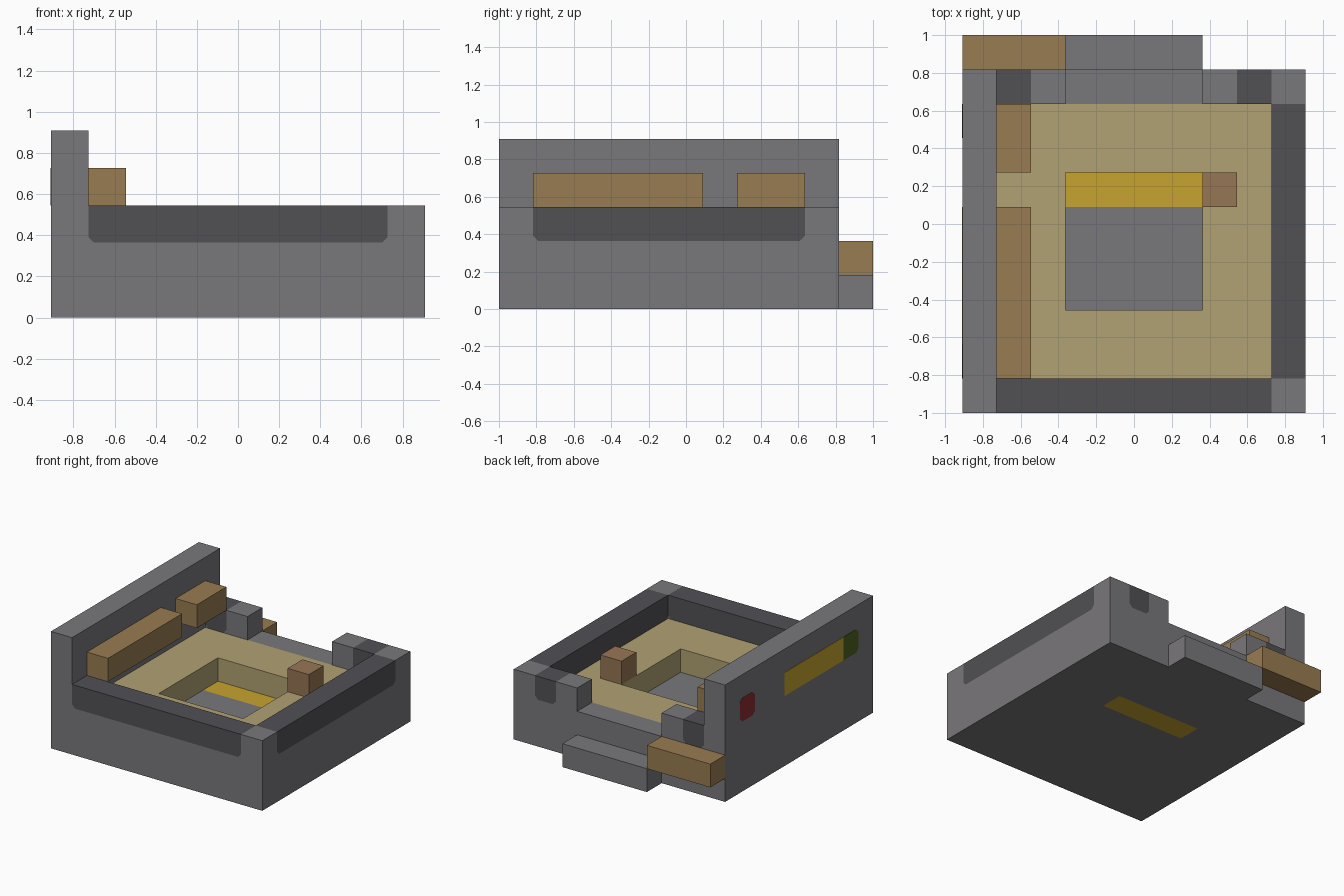
import bpy, bmesh

U = 2 / 11          # size of one block; all positions below are in blocks
C = 0.15            # corner cut of the painted panels

cube = bpy.data.objects.get("Cube")
if cube:
    bpy.data.objects.remove(cube, do_unlink=True)


def material(name, rgb):
    lin = [((c / 255 + 0.055) / 1.055) ** 2.4 for c in rgb]
    m = bpy.data.materials.new(name)
    m.use_nodes = True
    m.diffuse_color = (*lin, 1)
    bsdf = next(n for n in m.node_tree.nodes if n.type == "BSDF_PRINCIPLED")
    bsdf.inputs["Base Color"].default_value = (*lin, 1)
    return m


grey = material("stone grey", (121, 119, 122))
dark = material("dark grey", (81, 80, 84))
tan = material("sand tan", (176, 162, 114))
wood = material("wood brown", (153, 124, 81))
red_wood = material("reddish wood", (150, 118, 84))
yellow = material("yellow", (198, 163, 46))
green = material("green", (80, 97, 33))
red = material("red", (140, 46, 46))


def finish(bm, name, mat):
    bmesh.ops.recalc_face_normals(bm, faces=bm.faces)
    for v in bm.verts:
        v.co = ((v.co.x - 5) * U, (v.co.y - 5.5) * U, v.co.z * U)
    mesh = bpy.data.meshes.new(name)
    bm.to_mesh(mesh)
    bm.free()
    mesh.materials.append(mat)
    bpy.context.collection.objects.link(bpy.data.objects.new(name, mesh))


def prism(name, mat, outline, axis, start, end):
    """Extrude an upright outline along x (axis 0) or y (axis 1)."""
    bm = bmesh.new()
    place = (lambda a, u, v: (a, u, v)) if axis == 0 else (lambda a, u, v: (u, a, v))
    ends = [[bm.verts.new(place(a, u, v)) for u, v in outline] for a in (start, end)]
    for loop in ends:
        bm.faces.new(loop)
    n = len(outline)
    for i in range(n):
        j = (i + 1) % n
        bm.faces.new((ends[0][i], ends[0][j], ends[1][j], ends[1][i]))
    finish(bm, name, mat)


def rect(u0, u1, v0, v1):
    return [(u0, v0), (u1, v0), (u1, v1), (u0, v1)]


def box(name, mat, x, y, z):
    prism(name, mat, rect(*x, *z), 1, *y)


def ring(name, mat, outer, inner, z):
    """Slab with a rectangular opening."""
    bm = bmesh.new()
    o, n = ([[bm.verts.new((x, y, h)) for x, y in rect(*r)] for h in z]
            for r in (outer, inner))
    for i in range(4):
        j = (i + 1) % 4
        for a, b in ((o[0], o[1]), (n[0], n[1]), (o[0], n[0]), (o[1], n[1])):
            bm.faces.new((a[i], a[j], b[j], b[i]))
    finish(bm, name, mat)


def notch(u0, u1):
    """Lower edge of an inlay, cut at both corners, from left to right."""
    return [(u0, 2 + C), (u0 + C, 2), (u1 - C, 2), (u1, 2 + C)]


def inlay(name, u0, u1, axis, start):
    prism(name, dark, notch(u0, u1) + [(u1, 3), (u0, 3)], axis, start, start + 1)


# Floor with the sunken pit
ring("lower_floor", grey, (1, 9, 1, 9), (3, 7, 6, 7), (0, 1))
box("pit_strip", yellow, (3, 7), (6, 7), (0, 1))
ring("upper_floor", tan, (1, 9, 1, 9), (3, 7, 3, 7), (1, 2))

# Front and left walls share a profile with a dark inlay along the top
wall = [(1, 0), (10, 0), (10, 3), (9, 3)] + notch(1, 9)[::-1]
for name, axis, start in (("front_wall", 1, 0), ("left_wall", 0, 9)):
    prism(name, grey, wall, axis, start, start + 1)
    inlay(name + "_inlay", 1, 9, axis, start)

# Back wall with a lowered doorway between two posts
back = ([(1, 0), (9, 0)] + notch(8, 9)[::-1]
        + [(8, 3), (7, 3), (7, 2), (3, 2), (3, 3), (2, 3)] + notch(1, 2)[::-1])
prism("back_wall", grey, back, 1, 9, 10)
inlay("back_inlay_left", 8, 9, 1, 9)
inlay("back_inlay_right", 1, 2, 1, 9)

# Tall right wall with painted panels outside
box("tall_right_wall", grey, (0, 1), (0, 10), (0, 5))
T = 0.012
prism("yellow_panel", yellow, rect(2, 6, 3, 4), 0, -T, 0)
prism("green_panel", green,
      [(1, 3 + C), (1 + C, 3), (2, 3), (2, 4), (1 + C, 4), (1, 4 - C)], 0, -T, 0)
prism("red_panel", red,
      [(8, 3 + C), (8 + C, 3), (9 - C, 3), (9, 3 + C),
       (9, 4 - C), (9 - C, 4), (8 + C, 4), (8, 4 - C)], 0, -T, 0)

# Wooden shelves, stool, back beam and doorstep
box("long_shelf", wood, (1, 2), (1, 6), (3, 4))
box("short_shelf", wood, (1, 2), (7, 9), (3, 4))
box("stool", red_wood, (7, 8), (6, 7), (2, 3))
box("back_beam", wood, (0, 3), (10, 11), (1, 2))
box("doorstep", grey, (3, 7), (10, 11), (0, 1))
